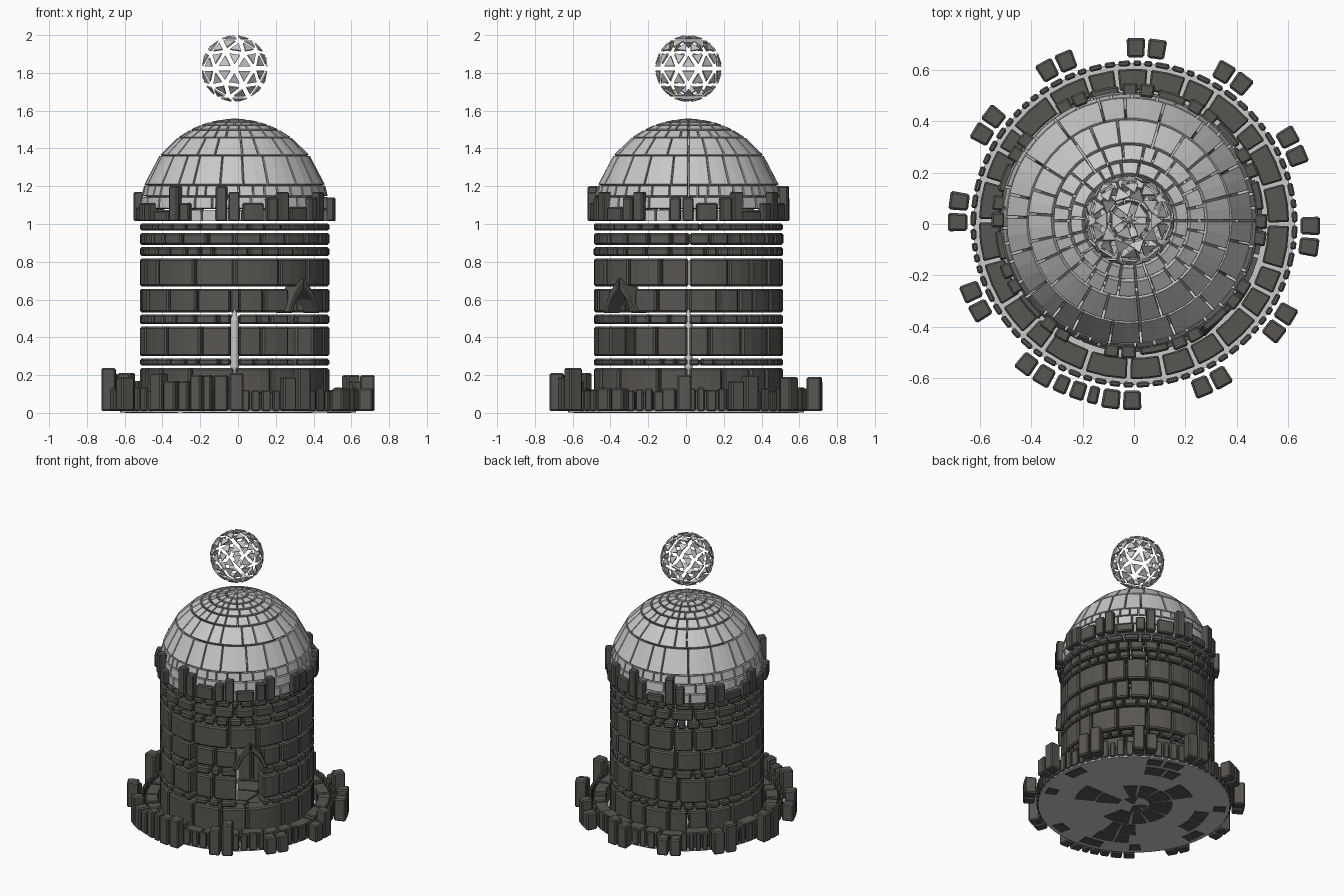
import bpy, bmesh, math, random
from mathutils import Vector

if "Cube" in bpy.data.objects:
    bpy.data.objects.remove(bpy.data.objects["Cube"])

random.seed(7)
CX, CY = -0.018, 0.013          # tower axis


def material(name, col):
    m = bpy.data.materials.new(name)
    m.diffuse_color = (*col, 1)
    m.use_nodes = True
    m.node_tree.nodes["Principled BSDF"].inputs["Base Color"].default_value = m.diffuse_color
    return m


STONE = material("dark_stone", (0.098, 0.092, 0.082))
PALE = material("pale_grey", (0.58, 0.58, 0.58))


def finish(name, bm, mat, bevel=0.0):
    bmesh.ops.recalc_face_normals(bm, faces=bm.faces)
    me = bpy.data.meshes.new(name)
    bm.to_mesh(me)
    bm.free()
    ob = bpy.data.objects.new(name, me)
    bpy.context.collection.objects.link(ob)
    me.materials.append(mat)
    if bevel:
        b = ob.modifiers.new("bevel", 'BEVEL')
        b.width, b.segments, b.limit_method = bevel, 1, 'ANGLE'
        b.angle_limit = math.radians(40)
    return ob


def block(bm, prof, a0, a1, cx=CX, cy=CY):
    """Sweep a four-point (r, z) section through an arc, in degrees."""
    n = max(1, round((a1 - a0) / 7))
    loops = []
    for i in range(n + 1):
        a = math.radians(a0 + (a1 - a0) * i / n)
        loops.append([bm.verts.new((cx + r * math.cos(a), cy + r * math.sin(a), z))
                      for r, z in prof])
    for p, q in zip(loops, loops[1:]):
        for k in range(4):
            bm.faces.new((p[k], p[(k + 1) % 4], q[(k + 1) % 4], q[k]))
    bm.faces.new(loops[0])
    bm.faces.new(loops[-1][::-1])


def box_prof(r0, r1, z0, z1):
    return [(r0, z0), (r1, z0), (r1, z1), (r0, z1)]


def arcs(count, spans=((0, 360),), gap=0.012, r=0.5, jitter=0.35):
    """Random brick arcs that fill the given angular spans."""
    g = math.degrees(gap / max(r, 0.05)) / 2
    for s, e in spans:
        n = max(1, round(count * (e - s) / 360))
        w = [random.uniform(1 - jitter, 1 + jitter) for _ in range(n)]
        a = s
        for x in w:
            b = a + x / sum(w) * (e - s)
            yield a + g, b - g
            a = b


# tower wall: rows of bricks with a doorway at -45 degrees and a front slit
bm = bmesh.new()
rows = [(0.01, 0.237, 18), (0.25, 0.287, 36), (0.30, 0.457, 18), (0.47, 0.52, 34),
        (0.532, 0.657, 20), (0.67, 0.817, 18), (0.83, 0.877, 34),
        (0.89, 0.952, 26), (0.965, 1.003, 36)]
for z0, z1, n in rows:
    spans = [(-90, 0), (0, 270)]
    if 0.24 < z0 < 0.6:
        spans = [(-88, -54.5), (-35.5, 0), (0, 268)]
    for a, b in arcs(n, spans):
        block(bm, box_prof(0.40, 0.502, z0, z1), a, b)
finish("tower_wall", bm, STONE, 0.009)

# pointed hood over the doorway
bm = bmesh.new()
d = Vector((math.cos(math.radians(-45)), math.sin(math.radians(-45)), 0))
t = Vector((-d.y, d.x, 0))
for s in (-1, 1):
    sect = [(0.118, 0.53), (0.085, 0.53), (0.055, 0.60), (0.003, 0.655),
            (0.003, 0.715), (0.075, 0.63)]
    lo, hi = [[bm.verts.new(Vector((CX, CY, z)) + t * s * u + d * r) for u, z in sect]
              for r in (0.42, 0.525)]
    bm.faces.new(lo)
    bm.faces.new(hi[::-1])
    for k in range(6):
        j = (k + 1) % 6
        bm.faces.new((lo[k], lo[j], hi[j], hi[k]))
finish("door_hood", bm, STONE, 0.006)

# crown: pairs of merlons every 30 degrees above a broken low course
bm = bmesh.new()
for k in range(12):
    c = 30 * k - 4
    for s in (-1, 1):
        a = c + s * 3.7
        top = random.choice((1.11, 1.14, 1.17, 1.2))
        block(bm, box_prof(0.485, 0.536, 1.015, top), a - 3.2, a + 3.2)
    for a, b in arcs(36, [(c + 8, c + 22)]):
        if random.random() < 0.75:
            block(bm, box_prof(0.485, 0.525, 1.015, random.choice((1.07, 1.09, 1.11))), a, b)
finish("crown_battlements", bm, STONE, 0.007)

# dome: rings of pale tiles following a sphere
bm = bmesh.new()
ZC, R, TH = 1.055, 0.502, 0.05
dome_rows = [(1.015, 1.075, 30), (1.083, 1.142, 30), (1.15, 1.203, 40), (1.21, 1.36, 22),
             (1.367, 1.455, 22), (1.461, 1.497, 26), (1.502, 1.522, 22),
             (1.526, 1.539, 18), (1.542, 1.551, 14)]


def on_dome(z, rad):
    f = (z - ZC) / R
    return rad * math.sqrt(1 - f * f), ZC + rad * f


for z0, z1, n in dome_rows:
    prof = [on_dome(z0, R - TH), on_dome(z0, R), on_dome(z1, R), on_dome(z1, R - TH)]
    for a, b in arcs(n, gap=0.008, r=prof[1][0]):
        block(bm, prof, a, b)
for a, b in arcs(8, gap=0.004, r=0.06):
    block(bm, [(0.012, 1.51), (0.062, 1.51), (0.062, 1.553), (0.012, 1.558)], a, b)
finish("dome_tiles", bm, PALE, 0.005)

# openwork ball: shrunken triangles of a geodesic sphere
bm = bmesh.new()
bmesh.ops.create_icosphere(bm, subdivisions=2, radius=0.18)
bmesh.ops.split_edges(bm, edges=bm.edges)
for f in bm.faces:
    c = f.calc_center_median()
    for v in f.verts:
        v.co = c + (v.co - c) * 0.58
for v in bm.verts:
    v.co += Vector((CX, CY, 1.823))
ball = finish("openwork_ball", bm, PALE)
sol = ball.modifiers.new("thickness", 'SOLIDIFY')
sol.thickness, sol.offset = 0.008, 0

# pale spindle standing on the axis inside the tower
bm = bmesh.new()
for rb, rt, z0, z1 in ((0.004, 0.022, 0.19, 0.24), (0.022, 0.022, 0.24, 0.49),
                       (0.022, 0.004, 0.49, 0.55)):
    res = bmesh.ops.create_cone(bm, cap_ends=True, segments=16, radius1=rb, radius2=rt,
                                depth=z1 - z0)
    for v in res["verts"]:
        v.co += Vector((CX, CY, (z0 + z1) / 2))
finish("inner_spindle", bm, PALE)

# base slab
bm = bmesh.new()
res = bmesh.ops.create_cone(bm, cap_ends=True, segments=64, radius1=0.625, radius2=0.625,
                            depth=0.012)
for v in res["verts"]:
    v.co.z += 0.009
finish("base_slab", bm, PALE)

# flagstones: some of them show through the underside
bm = bmesh.new()
for r0, r1, n in ((0.015, 0.09, 6), (0.10, 0.25, 10), (0.262, 0.395, 16), (0.405, 0.50, 22)):
    for a, b in arcs(n, r=(r0 + r1) / 2):
        z0 = 0.0 if random.random() < (0.5 if r0 < 0.2 else 0.3) else 0.006
        block(bm, box_prof(r0, r1, z0, 0.035), a, b, 0, 0)
finish("flagstones", bm, STONE)

# base kerb: broad inner stones and a ring of thin slabs
bm = bmesh.new()
for a, b in arcs(26, r=0.58, gap=0.014):
    z0 = 0.0 if random.random() < 0.3 else 0.008
    block(bm, box_prof(0.52, 0.603, z0, random.uniform(0.10, 0.125)), a, b, 0, 0)
for a, b in arcs(72, r=0.62, gap=0.012, jitter=0.25):
    block(bm, box_prof(0.614, 0.636, 0.01, random.uniform(0.115, 0.135)), a, b, 0, 0)
finish("base_kerb", bm, STONE, 0.006)

# outer buttress pairs every 30 degrees, with a filled run at the front left
bm = bmesh.new()
for k in range(12):
    c = 30 * k - 4
    for s in (-1, 1):
        a = c + s * 3.4
        top = random.choice((0.13, 0.17, 0.19, 0.2, 0.21, 0.238))
        if k == 6 and s == 1:
            top = 0.238
        block(bm, box_prof(0.648, 0.724, 0.01, top), a - 2.9, a + 2.9, 0, 0)
for a, b in arcs(66, [(-117, -101)], r=0.68):
    block(bm, box_prof(0.648, 0.718, 0.01, random.choice((0.17, 0.2, 0.21))), a, b, 0, 0)
finish("base_buttresses", bm, STONE, 0.008)
